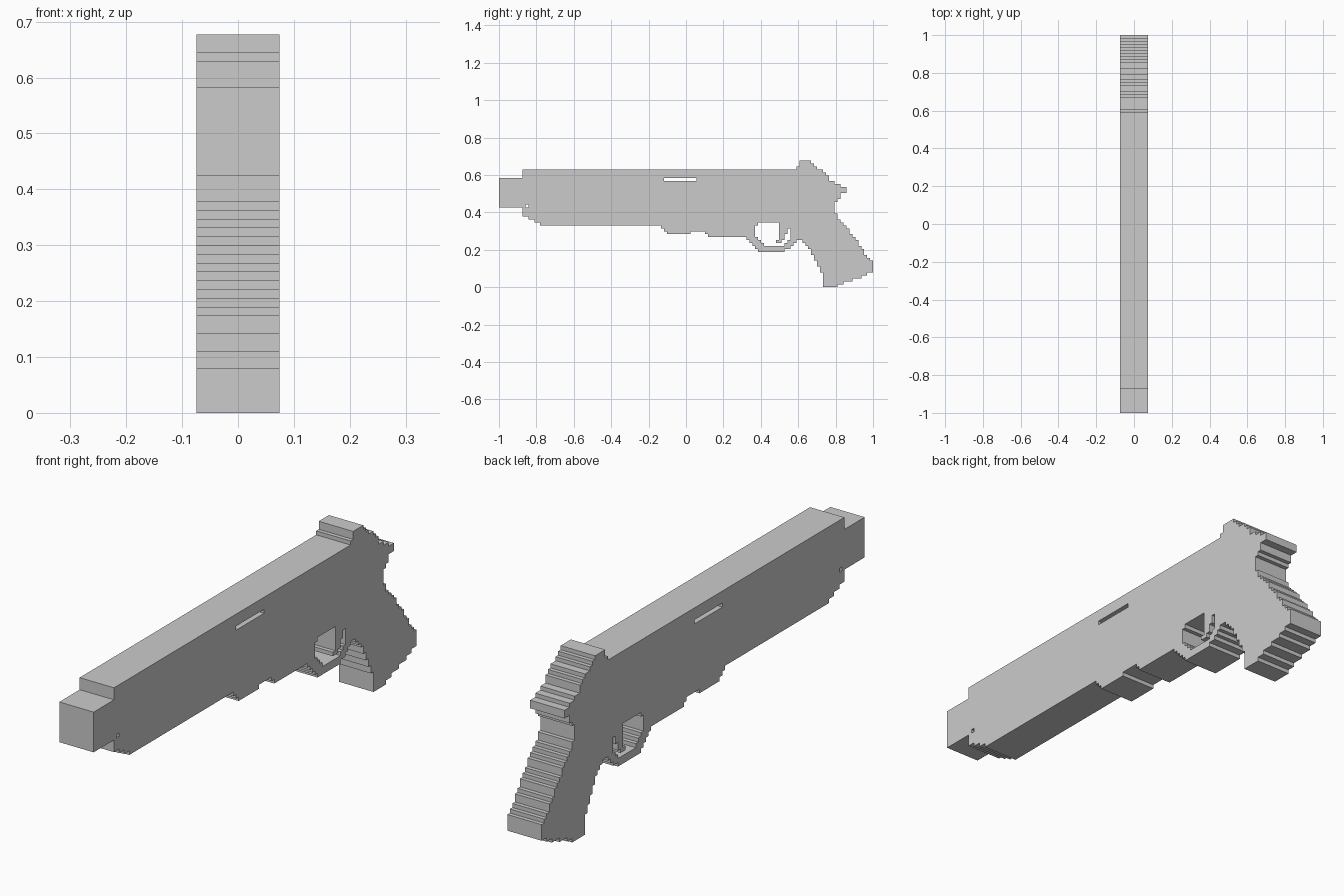
import bpy, bmesh, math

if "Cube" in bpy.data.objects:
    bpy.data.objects.remove(bpy.data.objects["Cube"])

CELL = 2 / 127        # size of one step of the blocky silhouette
HALF_WIDTH = 0.0745


def staircase(start, moves):
    """Outline in cells: for each (y, z) go along to y, then up or down to z."""
    y, z = start
    pts = [start]
    for ny, nz in moves:
        for p in ((ny, z), (ny, nz)):
            if p != pts[-1]:
                pts.append(p)
        y, z = ny, nz
    if pts[-1] == pts[0]:
        pts.pop()
    return pts


def box(y0, z0, y1, z1):
    return [(y0, z0), (y1, z0), (y1, z1), (y0, z1)]


def extrude_profile(name, loops):
    """Fill the first loop, with the others as holes, and extrude it in x."""
    curve = bpy.data.curves.new(name + "_profile", 'CURVE')
    curve.dimensions = '2D'
    curve.fill_mode = 'BOTH'
    curve.extrude = HALF_WIDTH
    for loop in loops:
        spline = curve.splines.new('POLY')
        spline.points.add(len(loop) - 1)
        for point, (y, z) in zip(spline.points, loop):
            point.co = (y * CELL - 1, z * CELL, 0, 1)
        spline.use_cyclic_u = True
    helper = bpy.data.objects.new(name + "_profile", curve)
    bpy.context.collection.objects.link(helper)
    deps = bpy.context.evaluated_depsgraph_get()
    mesh = bpy.data.meshes.new_from_object(helper.evaluated_get(deps))
    bpy.data.objects.remove(helper)

    bm = bmesh.new()
    bm.from_mesh(mesh)
    bmesh.ops.remove_doubles(bm, verts=bm.verts, dist=1e-4)
    bmesh.ops.recalc_face_normals(bm, faces=bm.faces)
    for f in bm.faces:
        f.smooth = False
    bm.to_mesh(mesh)
    bm.free()
    mesh.name = name
    obj = bpy.data.objects.new(name, mesh)
    obj.rotation_euler = (math.pi / 2, 0, math.pi / 2)
    bpy.context.collection.objects.link(obj)
    return obj


# Muzzle, slide top and rear sight
slide = [(0, 37), (8, 40), (101, 41), (102, 43)]
# Hammer spur and the notch below it
hammer = [(106, 42), (107, 41), (108, 40), (110, 39), (111, 38), (112, 36),
          (114, 35), (116, 34), (118, 32), (116, 30), (115, 29), (114, 25)]
# Grip: back, base and front
grip_back = [(115 + i, z) for i, z in enumerate(
    (23, 22, 21, 20, 18, 17, 16, 14, 13, 11, 10, 9, 5))]
grip_base = [(125, 4), (123, 3), (120, 2), (117, 1), (115, 0)]
grip_front = [(110, 5), (109, 7), (108, 9), (107, 11), (106, 13),
              (105, 14), (104, 15), (103, 16)]
# Trigger guard underside
guard = [(101, 15), (100, 14), (99, 13), (97, 12), (88, 13),
         (87, 14), (86, 15), (85, 16), (84, 17)]
# Frame underside up to the muzzle
frame = [(71, 18), (70, 19), (65, 18), (57, 19), (56, 20), (55, 21),
         (14, 22), (12, 23), (10, 24), (8, 27), (0, 27)]

outline = staircase((0, 27), slide + hammer + grip_back + grip_base
                    + grip_front + guard + frame)

# Trigger opening, leaving the trigger standing inside it
trigger_hole = staircase((88, 22), [
    (95, 16), (94, 15), (96, 16), (97, 18), (98, 20), (99, 16), (98, 15),
    (97, 14), (90, 15), (89, 16), (88, 17), (87, 21), (88, 22)])

# Slot in the slide and pinhole near the muzzle
slot = box(56, 36, 67, 37)
pinhole = box(9, 27, 10, 28)

extrude_profile("pistol_body", [outline, trigger_hole, slot, pinhole])
